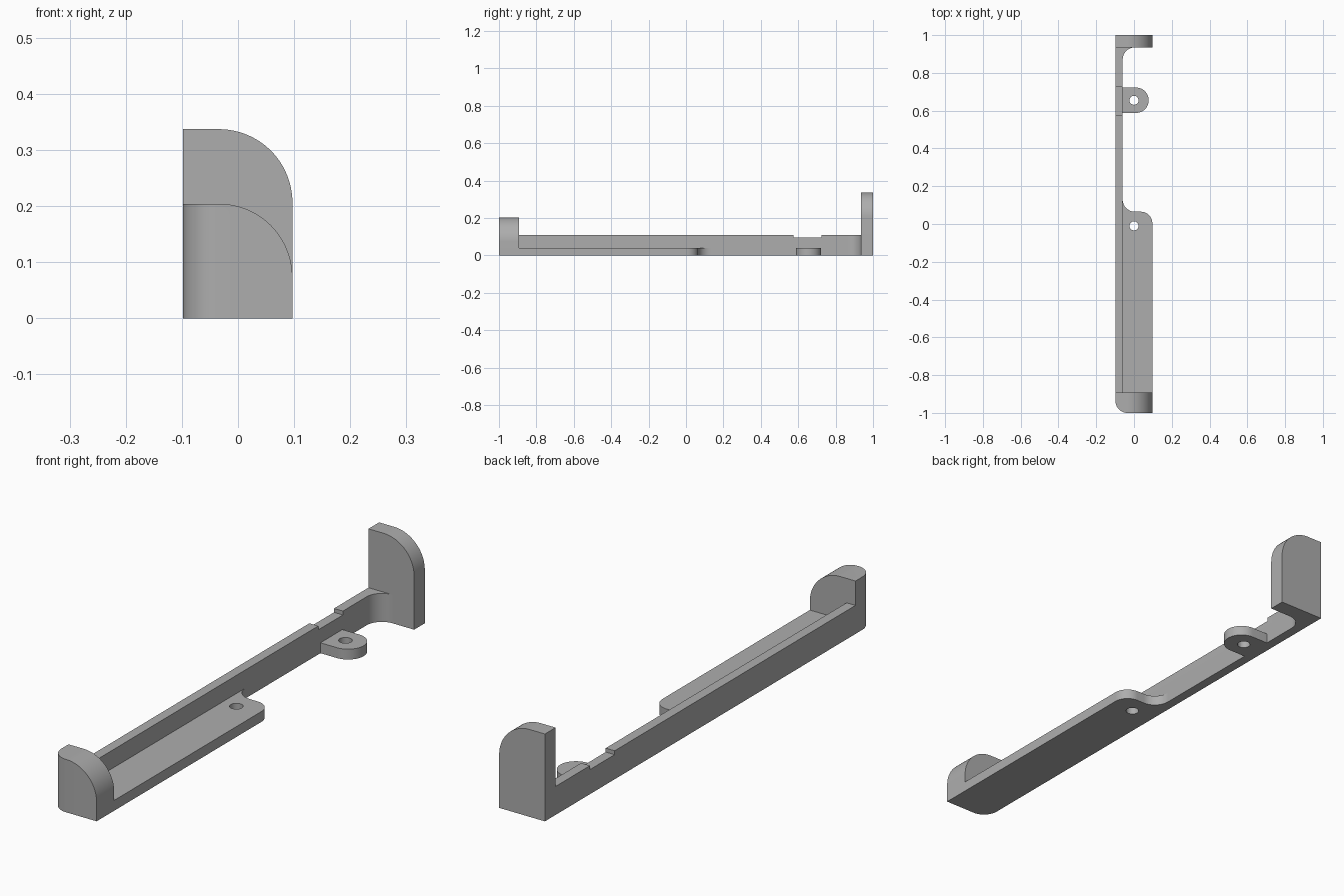
import bpy, bmesh
from math import cos, sin, radians
from mathutils import Vector

cube = bpy.data.objects.get("Cube")
if cube:
    bpy.data.objects.remove(cube)

grey = bpy.data.materials.new("plain grey")
grey.use_nodes = True
colour = (0.42, 0.42, 0.42, 1)
grey.diffuse_color = colour
grey.node_tree.nodes["Principled BSDF"].inputs["Base Color"].default_value = colour

LEFT, RIGHT = 0.097, -0.098     # outer sides
INNER = -0.06                   # inner face of the rail
FRONT, BACK = -0.893, 0.935     # inner faces of the end stops
PLATE = 0.04                    # floor thickness
RAIL = 0.11                     # rail height


def arc(cx, cy, r, start, end, steps=14):
    """Points along a circular arc, angles in degrees."""
    angles = [radians(start + (end - start) * i / steps) for i in range(steps + 1)]
    return [(cx + r * cos(a), cy + r * sin(a)) for a in angles]


def extrude(name, outline, low, high, axis="z"):
    """Solid made from a flat outline, pushed along z (xy outline) or y (xz outline)."""
    bm = bmesh.new()
    place = (lambda u, v: (u, v, low)) if axis == "z" else (lambda u, v: (u, low, v))
    face = bm.faces.new([bm.verts.new(place(u, v)) for u, v in outline])
    step = Vector((0, 0, high - low)) if axis == "z" else Vector((0, high - low, 0))
    top = bmesh.ops.extrude_face_region(bm, geom=[face])["geom"]
    bmesh.ops.translate(bm, vec=step, verts=[g for g in top if isinstance(g, bmesh.types.BMVert)])
    if not face.is_valid or len(bm.faces) < len(outline) + 2:
        bmesh.ops.holes_fill(bm, edges=bm.edges[:])
    bmesh.ops.recalc_face_normals(bm, faces=bm.faces[:])
    mesh = bpy.data.meshes.new(name)
    bm.to_mesh(mesh)
    bm.free()
    mesh.materials.append(grey)
    obj = bpy.data.objects.new(name, mesh)
    bpy.context.collection.objects.link(obj)
    return obj


def apply_modifiers(obj):
    bpy.ops.object.select_all(action="DESELECT")
    obj.select_set(True)
    bpy.context.view_layer.objects.active = obj
    for mod in list(obj.modifiers):
        bpy.ops.object.modifier_apply(modifier=mod.name)


def cut(obj, cutter):
    """Subtract a solid, then discard it."""
    cutter.hide_render = True
    mod = obj.modifiers.new("cut", "BOOLEAN")
    mod.operation, mod.solver, mod.object = "DIFFERENCE", "EXACT", cutter
    apply_modifiers(obj)
    bpy.data.objects.remove(cutter)


def screw_hole(obj, y):
    cut(obj, extrude("hole_cutter", arc(0, y, 0.024, 0, 345, 23), -0.05, 0.1))


def stop_profile(height):
    """End stop seen from the front, with one large rounded shoulder."""
    r = 0.131
    return [(RIGHT, 0), (LEFT, 0)] + arc(LEFT - r, height - r, r, 0, 90, 24) + [(RIGHT, height)]


# Long rail, flaring into the back stop, with a shallow notch in its top
rail = extrude("side_rail", [(RIGHT, FRONT), (INNER, FRONT)]
               + arc(INNER + 0.065, BACK - 0.065, 0.065, 180, 90) + [(RIGHT, BACK)], 0, RAIL)
cut(rail, extrude("notch_cutter", [(-0.2, 0.575), (0.1, 0.575), (0.1, 0.725), (-0.2, 0.725)],
                  0.095, 0.2))

# Floor plate with a rounded corner and a fillet against the rail
end = 0.065
plate = extrude("floor_plate", [(INNER, FRONT), (LEFT, FRONT)]
                + arc(LEFT - 0.06, end - 0.06, 0.06, 0, 90)
                + arc(INNER + 0.065, end + 0.065, 0.065, 270, 180), 0, PLATE)
screw_hole(plate, -0.01)

# Round-ended mounting tab
tab = extrude("mounting_tab", [(INNER, 0.588)] + arc(0.011, 0.655, 0.067, -90, 90, 24)
              + [(INNER, 0.722)], 0, PLATE)
screw_hole(tab, 0.655)

# End stops, the front one with a rounded upright corner
back_stop = extrude("back_stop", stop_profile(0.337), BACK, 1, "y")
front_stop = extrude("front_stop", stop_profile(0.204), -1, FRONT, "y")
bm = bmesh.new()
bm.from_mesh(front_stop.data)
corner = [e for e in bm.edges if all(v.co.x < RIGHT + 0.001 and v.co.y < -0.999 for v in e.verts)]
bmesh.ops.bevel(bm, geom=corner, offset=0.063, segments=12, profile=0.5, affect="EDGES")
bm.to_mesh(front_stop.data)
bm.free()

# Smooth the curves, keep the edges crisp
bpy.ops.object.select_all(action="DESELECT")
for obj in (rail, plate, tab, back_stop, front_stop):
    obj.select_set(True)
bpy.context.view_layer.objects.active = rail
bpy.ops.object.shade_smooth_by_angle(angle=radians(30))
